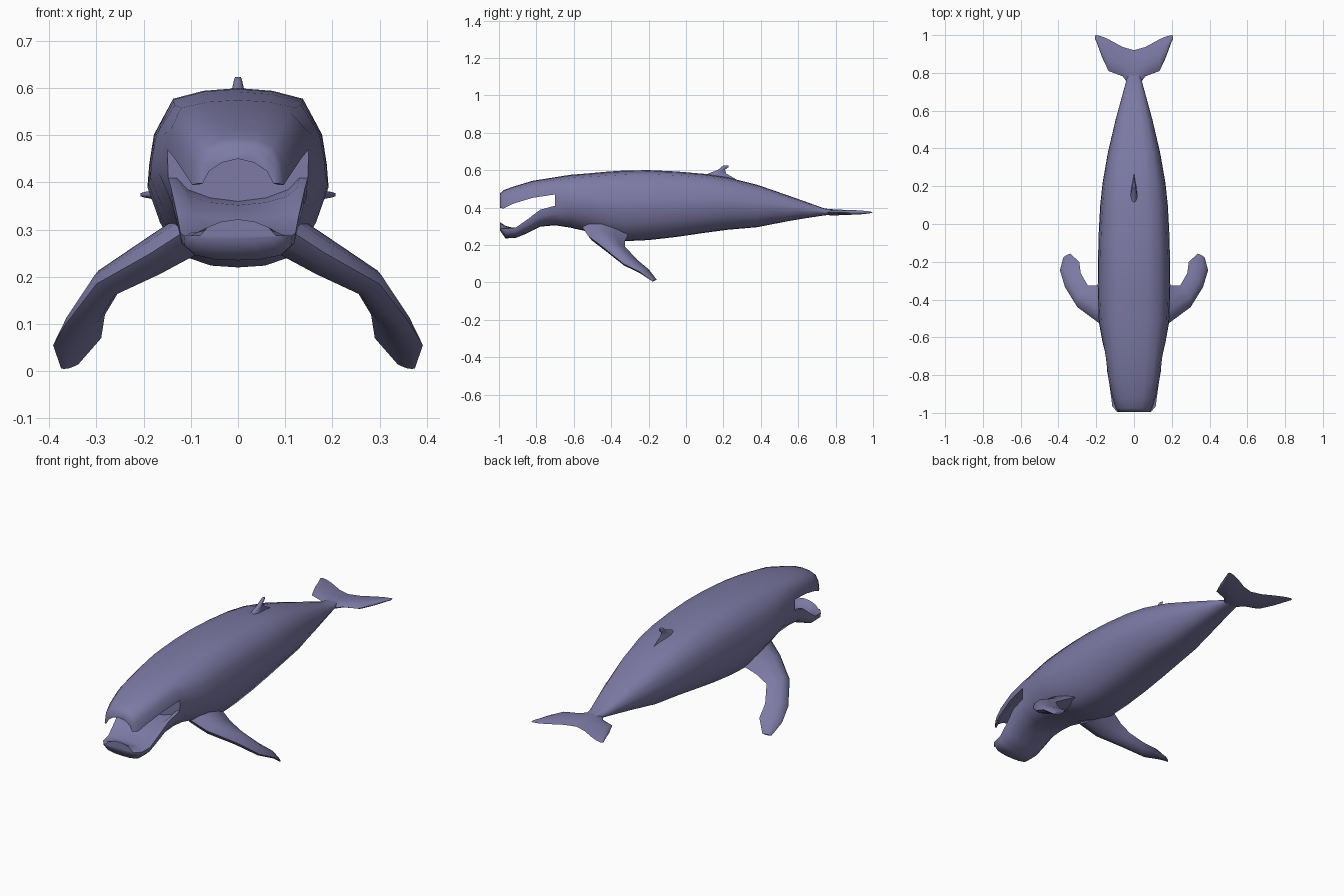
import bpy, bmesh, math
from mathutils import Vector

if "Cube" in bpy.data.objects:
    bpy.data.objects.remove(bpy.data.objects["Cube"])

skin = bpy.data.materials.new("slate violet skin")
skin.diffuse_color = (0.205, 0.195, 0.375, 1)
skin.use_nodes = True
skin.node_tree.nodes["Principled BSDF"].inputs["Base Color"].default_value = skin.diffuse_color


def finish(bm, name, angle=60):
    """Weld, orient and smooth a mesh, then link it as an object."""
    bmesh.ops.remove_doubles(bm, verts=bm.verts, dist=0.0005)
    bmesh.ops.recalc_face_normals(bm, faces=bm.faces)
    me = bpy.data.meshes.new(name)
    bm.to_mesh(me)
    bm.free()
    me.materials.append(skin)
    ob = bpy.data.objects.new(name, me)
    bpy.context.collection.objects.link(ob)
    bpy.ops.object.select_all(action='DESELECT')
    ob.select_set(True)
    bpy.context.view_layer.objects.active = ob
    bpy.ops.object.shade_smooth_by_angle(angle=math.radians(angle))
    return ob


def ring(y, half):
    """Complete a half section (centre line to centre line) by mirroring in x."""
    pts = half + [(-x, z) for x, z in reversed(half[1:-1])]
    return [Vector((x, y, z)) for x, z in pts]


def loft(bm, rings, cap_start=False, cap_end=False):
    rows = [[bm.verts.new(p) for p in r] for r in rings]
    n = len(rows[0])
    for a, b in zip(rows, rows[1:]):
        for i in range(n):
            j = (i + 1) % n
            bm.faces.new((a[i], a[j], b[j], b[i]))
    if cap_start:
        bm.faces.new(rows[0])
    if cap_end:
        bm.faces.new(rows[-1])


# Normalised half profiles, (x, height)
TRUNK = [(0, 1), (.38, .985), (.72, .94), (.93, .74), (.98, .58),
         (1, .45), (.86, .25), (.64, .07), (.3, .01), (0, 0)]
UPPER = [(0, 1), (.4, .97), (.75, .84), (.94, .5), (1, 0)]
LOWER = [(1, 1), (.98, .6), (.78, .2), (.4, .03), (0, 0)]
INNER = [(.88, 0), (.72, .5), (.4, .85), (0, 1)]


def upper_half(w, top, edge, roof):
    return ([(x * w, edge + h * (top - edge)) for x, h in UPPER]
            + [(x * w, edge + h * (roof - edge)) for x, h in INNER])


def lower_half(w, edge, bottom, floor):
    return ([(x * w, edge + h * (floor - edge)) for x, h in reversed(INNER)]
            + [(x * w, bottom + h * (edge - bottom)) for x, h in LOWER])


# Jaw stations from mouth corner to tip
UP = [(-.70, .15, .562, .47, .495), (-.82, .135, .543, .452, .485),
      (-.92, .115, .513, .422, .468), (-.975, .097, .493, .395, .452),
      (-.995, .085, .475, .398, .45)]
LOW = [(-.70, .148, .41, .305, .36), (-.78, .142, .388, .298, .352),
       (-.85, .13, .335, .262, .322), (-.91, .122, .293, .238, .288),
       (-.965, .115, .287, .235, .302), (-.995, .09, .288, .278, .322)]
up = [(s[0], upper_half(*s[1:])) for s in UP]
low = [(s[0], lower_half(*s[1:])) for s in LOW]

# Trunk stations: y, half width, top, bottom
BODY = [(-.62, .168, .575, .293), (-.52, .186, .583, .27),
        (-.42, .19, .592, .238), (-.33, .192, .598, .22),
        (-.2, .191, .6, .226), (-.05, .187, .593, .243),
        (.1, .179, .58, .265), (.22, .166, .562, .281),
        (.38, .138, .522, .295), (.55, .098, .463, .328),
        (.66, .068, .424, .346), (.74, .046, .395, .358),
        (.81, .03, .388, .364)]

# Body with both jaws and the back wall of the mouth
bm = bmesh.new()
trunk = [ring(-.70, up[0][1][:5] + low[0][1][4:])]
trunk += [ring(y, [(x * w, b + h * (t - b)) for x, h in TRUNK])
          for y, w, t, b in BODY]
loft(bm, trunk, cap_end=True)
loft(bm, [ring(y, h) for y, h in up], cap_end=True)
loft(bm, [ring(y, h) for y, h in low], cap_end=True)
wall = list(reversed(up[0][1][4:])) + list(reversed(low[0][1][:5]))
bm.faces.new([bm.verts.new(p) for p in ring(-.70, wall)])
finish(bm, "body_with_jaws")


def blade(name, stations):
    """Lens-section fin from (leading point, trailing point, half thickness)."""
    st = [(Vector(a), Vector(b), t) for a, b, t in stations]
    mids = [(a + b) / 2 for a, b, t in st]
    rings = []
    for i, (a, b, t) in enumerate(st):
        span = mids[min(i + 1, len(st) - 1)] - mids[max(i - 1, 0)]
        n = (b - a).cross(span).normalized() * t
        upper = [a.lerp(b, f) + n * k for f, k in ((.12, .65), (.38, 1), (.72, .6))]
        under = [a.lerp(b, f) - n * k for f, k in ((.72, .6), (.38, 1), (.12, .65))]
        rings.append([a] + upper + [b] + under)
    bm = bmesh.new()
    loft(bm, rings, True, True)
    return finish(bm, name)


# Flippers
flipper = blade("flippers", [
    ((.10, -.56, .305), (.10, -.30, .27), .045),
    ((.185, -.525, .25), (.185, -.325, .225), .04),
    ((.30, -.44, .185), (.245, -.325, .19), .032),
    ((.365, -.335, .10), (.282, -.26, .12), .024),
    ((.392, -.245, .055), (.29, -.20, .07), .016),
    ((.375, -.18, .006), (.338, -.157, .015), .005)])
flipper.modifiers.new("mirror", 'MIRROR')

# Tail flukes: x, leading y, trailing y, half thickness
FLUKE = [(0, .70, .92, .017), (.06, .782, .937, .014), (.135, .81, .978, .013),
         (.17, .885, .993, .011), (.198, .962, 1.0, .006), (.207, .982, .998, .003)]
side = [((x, a, .374), (x, b, .374), t) for x, a, b, t in FLUKE]
other = [((-x, a, .374), (-x, b, .374), t) for x, a, b, t in reversed(FLUKE[1:])]
blade("tail_flukes", other + side)

# Dorsal fin: height, front y, back y, half thickness
DORSAL = [(.55, .06, .27, .024), (.582, .12, .215, .015),
          (.602, .172, .208, .012), (.615, .186, .226, .009),
          (.624, .20, .228, .006)]
blade("dorsal_fin", [((0, a, z), (0, b, z), t) for z, a, b, t in DORSAL])
